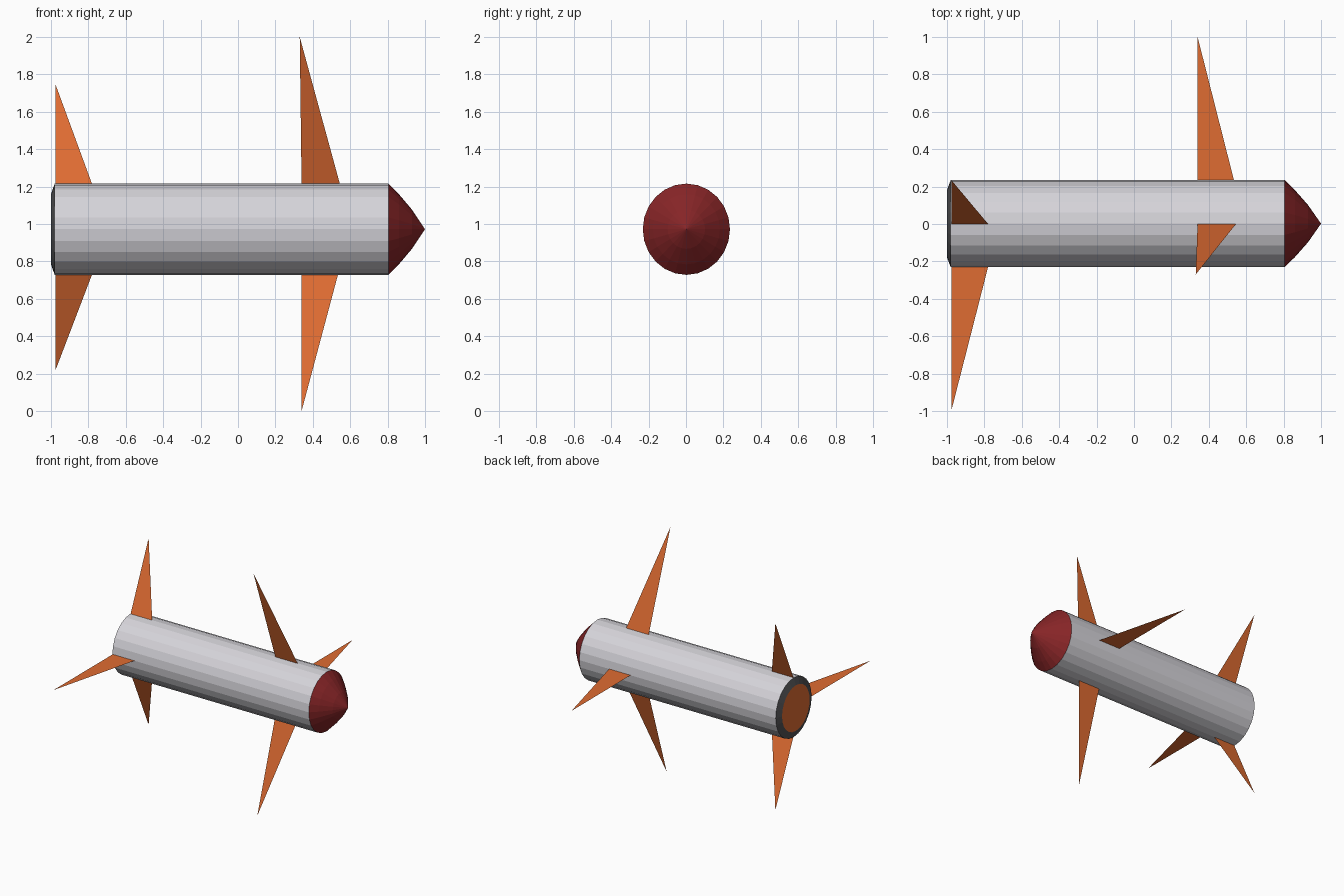
import bpy, bmesh, math

if "Cube" in bpy.data.objects:
    bpy.data.objects.remove(bpy.data.objects["Cube"])

N = 24                      # sides of the round parts
CY, CZ = 0.002, 0.972       # axis position
RY, RZ = 0.233, 0.244       # slightly oval section


def material(name, rgb):
    m = bpy.data.materials.new(name)
    m.diffuse_color = (*rgb, 1.0)
    m.use_nodes = True
    m.node_tree.nodes["Principled BSDF"].inputs["Base Color"].default_value = m.diffuse_color
    return m


GREY = material("light_grey", (0.67, 0.66, 0.70))
DARK = material("dark_grey", (0.085, 0.085, 0.09))
RED = material("dark_red", (0.24, 0.018, 0.02))
ORANGE = material("orange", (0.74, 0.15, 0.032))


def finish(name, bm, mat):
    mesh = bpy.data.meshes.new(name)
    bm.to_mesh(mesh)
    bm.free()
    mesh.materials.append(mat)
    ob = bpy.data.objects.new(name, mesh)
    bpy.context.collection.objects.link(ob)


def lathe(name, profile, mat, cap=False):
    """Revolve (x, radius factor) points about the x axis."""
    bm = bmesh.new()
    rings = []
    for x, r in profile:
        if r == 0:
            rings.append([bm.verts.new((x, CY, CZ))] * N)
        else:
            rings.append([bm.verts.new((x, CY + r * RY * math.cos(2 * math.pi * i / N),
                                        CZ + r * RZ * math.sin(2 * math.pi * i / N)))
                          for i in range(N)])
    for a, b in zip(rings, rings[1:]):
        for i in range(N):
            j = (i + 1) % N
            bm.faces.new(list(dict.fromkeys((a[i], a[j], b[j], b[i]))))
    if cap:
        bm.faces.new(rings[0])
    bmesh.ops.recalc_face_normals(bm, faces=bm.faces)
    finish(name, bm, mat)


# Round parts from tail to nose
lathe("body", [(-0.98, 1), (0.805, 1)], GREY)
lathe("tail_ring", [(-1.0, 0.77), (-0.98, 1)], DARK)
lathe("nozzle_disc", [(-1.0, 0), (-1.0, 0.77)], ORANGE)
lathe("nose_cone", [(0.805, 1), (0.86, 0.77), (0.93, 0.43), (1.0, 0)], RED)


def fin(name, x0, x1, root, tip):
    """Flat triangular fin: root edge along x, tip (x, y, z)."""
    bm = bmesh.new()
    pts = [(x0, *root), (x1, *root), tip]
    bm.faces.new([bm.verts.new(p) for p in pts])
    finish(name, bm, ORANGE)


TOP, BOTTOM = (0.0, CZ + RZ - 0.003), (0.0, CZ - RZ + 0.003)
# Front fins
fin("front_fin_upper", 0.34, 0.545, TOP, (0.33, -0.27, 2.0))
fin("front_fin_lower", 0.34, 0.535, BOTTOM, (0.34, -0.235, 0.0))
fin("front_fin_side", 0.34, 0.535, (0.232, CZ), (0.34, 1.0, CZ))
# Rear fins
fin("rear_fin_upper", -0.977, -0.78, TOP, (-0.977, 0.235, 1.75))
fin("rear_fin_lower", -0.977, -0.78, BOTTOM, (-0.977, 0.235, 0.215))
fin("rear_fin_side", -0.977, -0.78, (-0.229, CZ), (-0.977, -1.0, CZ))
